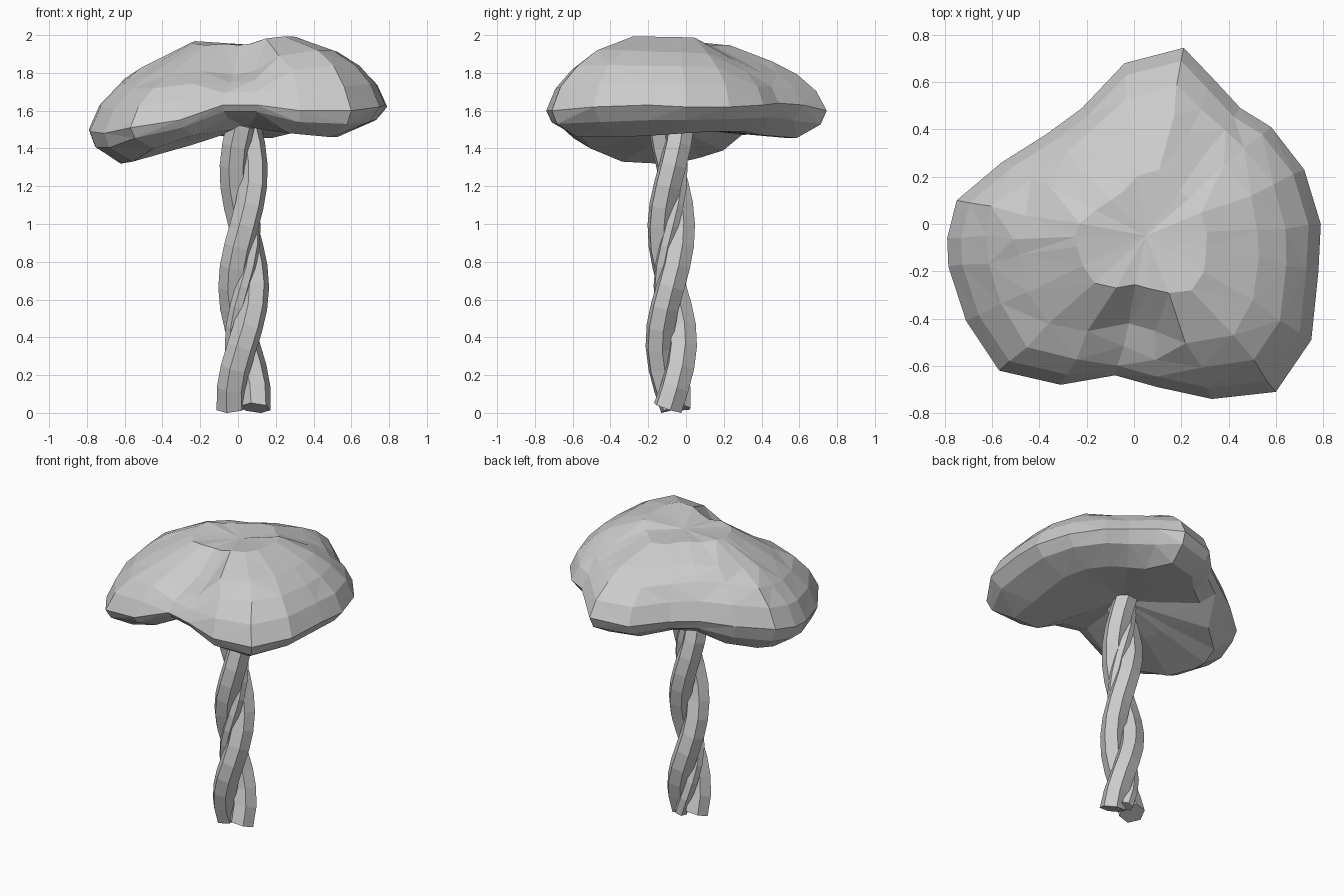
import bpy, bmesh, math, random
from mathutils import Vector

if "Cube" in bpy.data.objects:
    bpy.data.objects.remove(bpy.data.objects["Cube"])

random.seed(4)


def finish(name, bm):
    bmesh.ops.recalc_face_normals(bm, faces=bm.faces)
    mesh = bpy.data.meshes.new(name)
    bm.to_mesh(mesh)
    bm.free()
    obj = bpy.data.objects.new(name, mesh)
    bpy.context.collection.objects.link(obj)
    return obj


def bridge(bm, rings):
    for a, b in zip(rings, rings[1:]):
        n = len(a)
        for i in range(n):
            j = (i + 1) % n
            bm.faces.new((a[i], a[j], b[j], b[i]))


# Trunk: six-sided strands wound round each other
def strand(name, phase, thickness=0.081, spread=0.067):
    bm = bmesh.new()
    turn = math.pi / 0.6
    rings = []
    for k in range(15):
        z = 0.026 + 1.50 * k / 14
        ang = phase + (z - 0.08) * turn
        off = spread - 0.014 * min(z, 1.0)
        radius = thickness - 0.004 * z
        radial = Vector((math.cos(ang), math.sin(ang), 0))
        tangent = Vector((-math.sin(ang) * off * turn, math.cos(ang) * off * turn, 1)).normalized()
        # Fixed frame keeps the long edges running along the strand
        u = Vector((0, 1, 0)).cross(tangent).normalized()
        v = tangent.cross(u)
        centre = Vector((0.03, -0.078, z)) + radial * off
        rings.append([bm.verts.new(centre + radius * (math.cos(a) * u + math.sin(a) * v))
                      for a in (math.radians(60 * s + 10) for s in range(6))])
    bridge(bm, rings)
    bm.faces.new(rings[0])
    bm.faces.new(rings[-1])
    return finish(name, bm)


strand("trunk_strand_left", math.pi)
strand("trunk_strand_right", 0)
strand("trunk_strand_thin", math.pi / 2, 0.042, 0.066)

# Canopy outline: x, y, rim height, underside height, shoulder height
outline = [
    (0.79, 0.00, 1.62, 1.48, 1.91), (0.72, 0.23, 1.62, 1.49, 1.90),
    (0.58, 0.41, 1.63, 1.49, 1.87), (0.45, 0.49, 1.64, 1.49, 1.86),
    (0.33, 0.62, 1.63, 1.47, 1.86), (0.21, 0.745, 1.60, 1.455, 1.86),
    (-0.04, 0.68, 1.58, 1.455, 1.86), (-0.22, 0.49, 1.59, 1.48, 1.88),
    (-0.37, 0.38, 1.59, 1.47, 1.89), (-0.56, 0.26, 1.56, 1.39, 1.88),
    (-0.75, 0.10, 1.53, 1.35, 1.85), (-0.79, -0.06, 1.50, 1.32, 1.83),
    (-0.785, -0.18, 1.49, 1.32, 1.82), (-0.71, -0.41, 1.48, 1.33, 1.80),
    (-0.57, -0.62, 1.51, 1.40, 1.79), (-0.31, -0.68, 1.55, 1.47, 1.81),
    (-0.08, -0.64, 1.63, 1.56, 1.79), (0.10, -0.69, 1.63, 1.56, 1.81),
    (0.33, -0.74, 1.60, 1.48, 1.89), (0.60, -0.71, 1.60, 1.46, 1.92),
    (0.75, -0.49, 1.62, 1.46, 1.92), (0.78, -0.20, 1.63, 1.47, 1.91),
]
# Rings from underside to top: radius fraction, height rule, inset on the right lobe
levels = [
    (0.38, lambda r, l, t, c: 0.5 * l + 0.755, 0),
    (0.80, lambda r, l, t, c: l, 0.12),
    (0.96, lambda r, l, t, c: 0.5 * (r + l), 0.04),
    (1.00, lambda r, l, t, c: r, 0),
    (0.93, lambda r, l, t, c: 0.60 * r + 0.40 * t, 0),
    (0.81, lambda r, l, t, c: 0.26 * r + 0.74 * t, 0),
    (0.65, lambda r, l, t, c: t, 0),
    (0.35, lambda r, l, t, c: 0.35 * t + 0.65 * c, 0),
]
cx, cy = 0.05, -0.05
bm = bmesh.new()
rings = []
for f, height, inset in levels:
    ring = []
    for x, y, rim, low, top in outline:
        g = f - (inset if x > 0.3 and y > -0.6 else 0)
        crown = 1.995 if y > 0.24 else 2.032
        ring.append(bm.verts.new((cx + (x - cx) * g, cy + (y - cy) * g, height(rim, low, top, crown))))
    rings.append(ring)
# Slight irregularity so the facets do not look lathed
for ring in rings[5:7]:
    for v in ring:
        v.co.x += random.uniform(-0.015, 0.015)
        v.co.y += random.uniform(-0.015, 0.015)
bridge(bm, rings)
for ring, z in ((rings[0], 1.515), (rings[-1], 1.95)):
    hub = bm.verts.new((cx, cy, z))
    for i in range(len(ring)):
        bm.faces.new((ring[i], ring[(i + 1) % len(ring)], hub))
bmesh.ops.triangulate(bm, faces=bm.faces)
finish("canopy", bm)
